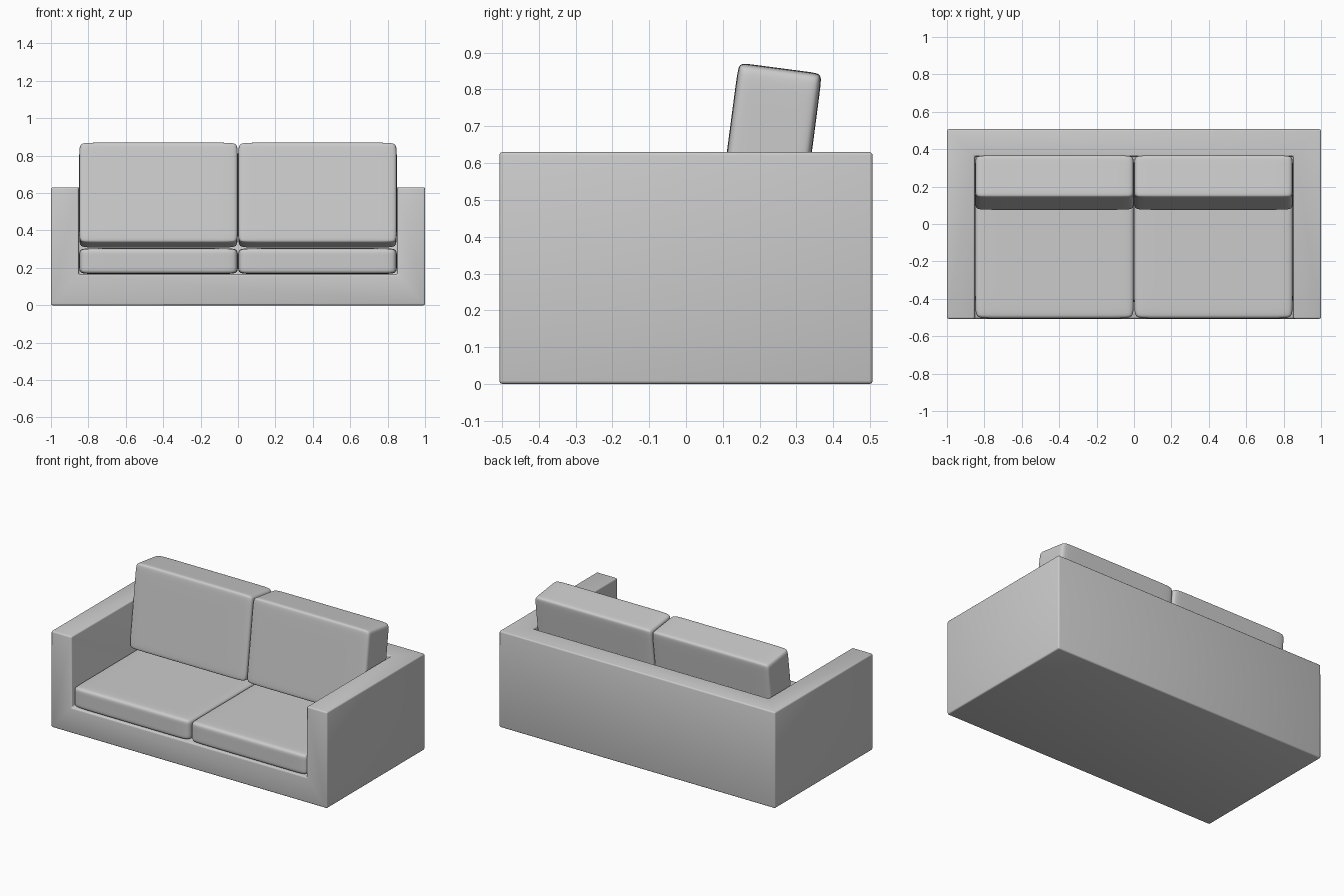
import bpy, bmesh, math

if "Cube" in bpy.data.objects:
    bpy.data.objects.remove(bpy.data.objects["Cube"])

W, D, H = 1.0, 0.507, 0.63            # half width, half depth, arm height
IN_X, IN_Y, FLOOR = 0.852, 0.362, 0.165  # inside of arms, back, and base top


def add_object(name, bm):
    bmesh.ops.recalc_face_normals(bm, faces=bm.faces)
    mesh = bpy.data.meshes.new(name)
    bm.to_mesh(mesh)
    bm.free()
    obj = bpy.data.objects.new(name, mesh)
    bpy.context.collection.objects.link(obj)
    for p in mesh.polygons:
        p.use_smooth = True
    return obj


# One-piece frame: base, two arms and back
def make_frame():
    bm = bmesh.new()

    def ring(x, y0, y1, z):
        return [bm.verts.new(c) for c in
                ((-x, y0, z), (x, y0, z), (x, y1, z), (-x, y1, z))]
    b = ring(W, -D, D, 0)
    t = ring(W, -D, D, H)
    i = ring(IN_X, -D, IN_Y, H)
    f = ring(IN_X, -D, IN_Y, FLOOR)
    for face in (b, f,
                 (b[1], b[2], t[2], t[1]), (b[2], b[3], t[3], t[2]),
                 (b[3], b[0], t[0], t[3]),
                 (b[0], b[1], t[1], i[1], f[1], f[0], i[0], t[0]),
                 (t[0], i[0], i[3], t[3]), (t[1], t[2], i[2], i[1]),
                 (t[3], i[3], i[2], t[2]),
                 (f[1], f[2], i[2], i[1]), (f[2], f[3], i[3], i[2]),
                 (f[3], f[0], i[0], i[3])):
        bm.faces.new(face)
    obj = add_object("sofa_frame", bm)
    bev = obj.modifiers.new("soft_edges", 'BEVEL')
    bev.width, bev.segments = 0.009, 3
    bev.limit_method = 'ANGLE'
    return obj


# Padded cushion: box with support loops, rounded by subdivision
def make_cushion(name, size, pad, centre, tilt=0.0):
    bm = bmesh.new()
    bmesh.ops.create_cube(bm, size=1)
    for v in bm.verts:
        for a in range(3):
            v.co[a] *= size[a]
    for a in range(3):
        for s in (-1, 1):
            co, no = [0, 0, 0], [0, 0, 0]
            co[a], no[a] = s * (size[a] / 2 - pad[a]), 1
            bmesh.ops.bisect_plane(bm, geom=bm.verts[:] + bm.edges[:] + bm.faces[:],
                                   plane_co=co, plane_no=no)
    obj = add_object(name, bm)
    obj.location = centre
    obj.rotation_euler.x = tilt
    sub = obj.modifiers.new("rounding", 'SUBSURF')
    sub.levels = sub.render_levels = 3
    return obj


make_frame()
for side, sx in (("left", -1), ("right", 1)):
    make_cushion("seat_cushion_" + side, (0.848, 0.865, 0.138), (0.09, 0.06, 0.035),
                 (sx * 0.425, -0.0725, 0.236))
    make_cushion("back_cushion_" + side, (0.848, 0.229, 0.542), (0.09, 0.03, 0.04),
                 (sx * 0.425, 0.221, 0.589), math.radians(-7.5))
